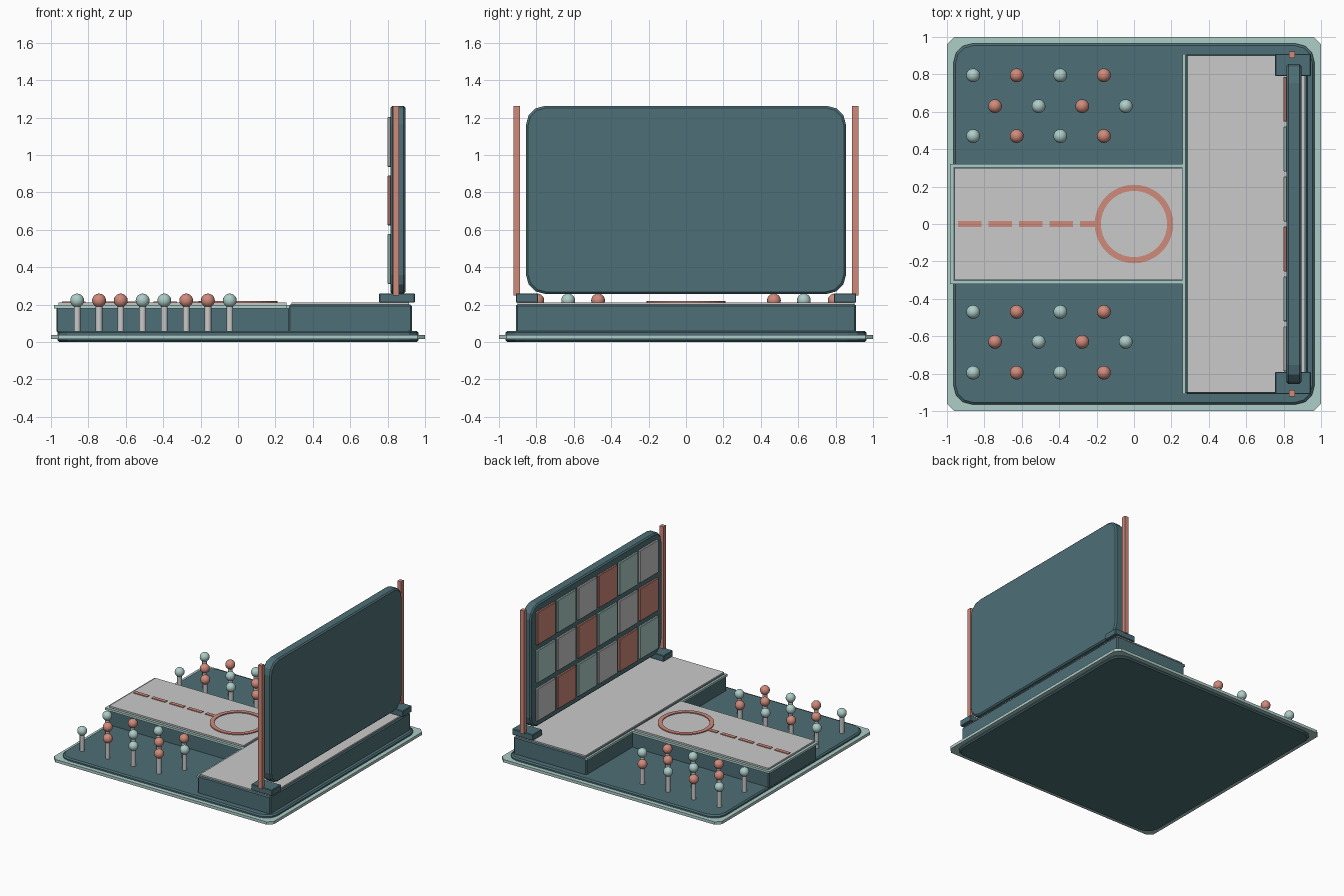
import bpy, bmesh, math
from mathutils import Matrix

if "Cube" in bpy.data.objects:
    bpy.data.objects.remove(bpy.data.objects["Cube"])


def material(name, hexcode):
    m = bpy.data.materials.new(name)
    srgb = [int(hexcode[i:i + 2], 16) / 255 for i in (0, 2, 4)]
    m.diffuse_color = [((c + 0.055) / 1.055) ** 2.4 for c in srgb] + [1]
    m.use_nodes = True
    m.node_tree.nodes["Principled BSDF"].inputs["Base Color"].default_value = m.diffuse_color
    return m


TEAL = material("dark teal", "4d6f76")
MINT = material("pale mint", "adcdc8")
CORAL = material("coral", "d08a7b")
GREY = material("light grey", "cacaca")


def finish(bm, name, mat, smooth=False):
    bmesh.ops.recalc_face_normals(bm, faces=bm.faces)
    me = bpy.data.meshes.new(name)
    bm.to_mesh(me)
    bm.free()
    me.materials.append(mat)
    for p in me.polygons:
        p.use_smooth = smooth
    ob = bpy.data.objects.new(name, me)
    bpy.context.collection.objects.link(ob)
    return ob


def box(name, mat, x, y, z, bevel=0.0):
    """Box from (min, max) ranges, with an optional small chamfer."""
    bm = bmesh.new()
    bmesh.ops.create_cube(bm, size=1)
    for v in bm.verts:
        for i, r in enumerate((x, y, z)):
            v.co[i] = r[0] if v.co[i] < 0 else r[1]
    if bevel:
        bmesh.ops.bevel(bm, geom=bm.edges[:], offset=bevel, segments=1, affect='EDGES')
    return finish(bm, name, mat)


def slab(name, mat, w, h, z0, z1, radius, segs, rim=0.0, matrix=None):
    """Rounded rectangle extruded along z, with chamfered rims."""
    bm = bmesh.new()
    loop = []
    for k, (sx, sy) in enumerate(((1, 1), (-1, 1), (-1, -1), (1, -1))):
        for s in range(segs + 1):
            a = math.pi / 2 * (k + s / segs)
            loop.append((sx * (w / 2 - radius) + radius * math.cos(a),
                         sy * (h / 2 - radius) + radius * math.sin(a)))
    levels = []
    for z, inset in ((z0, rim), (z0 + rim, 0), (z1 - rim, 0), (z1, rim)):
        if not rim and z in [l[0] for l in levels]:
            continue
        fx, fy = 1 - 2 * inset / w, 1 - 2 * inset / h
        levels.append((z, [bm.verts.new((px * fx, py * fy, z)) for px, py in loop]))
    n = len(loop)
    for (_, a), (_, b) in zip(levels, levels[1:]):
        for i in range(n):
            bm.faces.new((a[i], a[(i + 1) % n], b[(i + 1) % n], b[i]))
    bm.faces.new(levels[0][1])
    bm.faces.new(levels[-1][1])
    if matrix:
        bm.transform(matrix)
    return finish(bm, name, mat)


# Base with its pale rim
slab("base", TEAL, 1.93, 1.93, 0.0, 0.06, 0.10, 3, 0.01)
slab("base_rim", MINT, 2.0, 2.0, 0.015, 0.038, 0.04, 1)

# Main stage and runway
box("stage_body", TEAL, (0.27, 0.93), (-0.91, 0.91), (0.05, 0.2), 0.008)
box("stage_top", GREY, (0.285, 0.915), (-0.9, 0.9), (0.195, 0.211))
box("stage_trim", MINT, (0.26, 0.283), (-0.908, 0.908), (0.18, 0.198))
box("runway_body", TEAL, (-0.97, 0.28), (-0.31, 0.31), (0.05, 0.198), 0.006)
box("runway_top", GREY, (-0.96, 0.26), (-0.3, 0.3), (0.193, 0.211))
for s, side in ((-1, "front"), (1, "back")):
    box("runway_trim_" + side, MINT, (-0.98, 0.27),
        sorted((s * 0.303, s * 0.322)), (0.18, 0.198))
box("runway_trim_end", MINT, (-0.983, -0.963), (-0.32, 0.32), (0.18, 0.198))

# Painted ring and dashes on the runway
bm = bmesh.new()
N = 40
rings = [[bm.verts.new((r * math.cos(2 * math.pi * i / N), r * math.sin(2 * math.pi * i / N), z))
          for i in range(N)]
         for r, z in ((0.21, 0.21), (0.21, 0.219), (0.177, 0.219), (0.177, 0.21))]
for a, b in zip(rings, rings[1:] + rings[:1]):
    for i in range(N):
        bm.faces.new((a[i], a[(i + 1) % N], b[(i + 1) % N], b[i]))
finish(bm, "runway_ring", CORAL)
for i in range(5):
    x0 = -0.94 + i * 0.163
    box("runway_dash", CORAL, (x0, min(x0 + 0.125, -0.19)), (-0.015, 0.015), (0.21, 0.217))

# Upright screen, turned so its thickness runs along x
turn = Matrix.Translation((0.855, 0, 0.76)) @ Matrix(
    ((0, 0, 1, 0), (1, 0, 0, 0), (0, 1, 0, 0), (0, 0, 0, 1)))
slab("screen", TEAL, 1.71, 1.005, -0.04, 0.04, 0.10, 3, 0.01, turn)

# Screen tiles: colours step diagonally
for row in range(3):
    for col in range(6):
        yc, zc = 0.667 - col * 0.267, 1.07 - row * 0.313
        box("screen_tile", (CORAL, MINT, GREY)[(row + col) % 3], (0.799, 0.818),
            (yc - 0.12, yc + 0.12), (zc - 0.134, zc + 0.134), 0.004)

# Feet and poles at both ends of the screen
for s in (-1, 1):
    box("screen_foot", TEAL, (0.755, 0.945), sorted((s * 0.79, s * 0.91)), (0.21, 0.26), 0.004)
    box("screen_pole", CORAL, (0.828, 0.862), sorted((s * 0.888, s * 0.922)), (0.25, 1.263))

# Audience: posts with round heads, staggered in three rows on each side
for s in (-1, 1):
    for r, y in enumerate((0.47, 0.63, 0.795)):
        for c in range(4):
            x = -0.86 + c * 0.233 + (0.117 if r == 1 else 0)
            bm = bmesh.new()
            bmesh.ops.create_cone(bm, cap_ends=True, segments=12, radius1=0.018, radius2=0.018,
                                  depth=0.155, matrix=Matrix.Translation((x, s * y, 0.1325)))
            post = finish(bm, "audience_post", GREY)
            for p in post.data.polygons:
                p.use_smooth = len(p.vertices) == 4
            bm = bmesh.new()
            bmesh.ops.create_uvsphere(bm, u_segments=16, v_segments=10, radius=0.037,
                                      matrix=Matrix.Translation((x, s * y, 0.222)))
            finish(bm, "audience_head", (MINT, CORAL)[(r + c) % 2], True)
